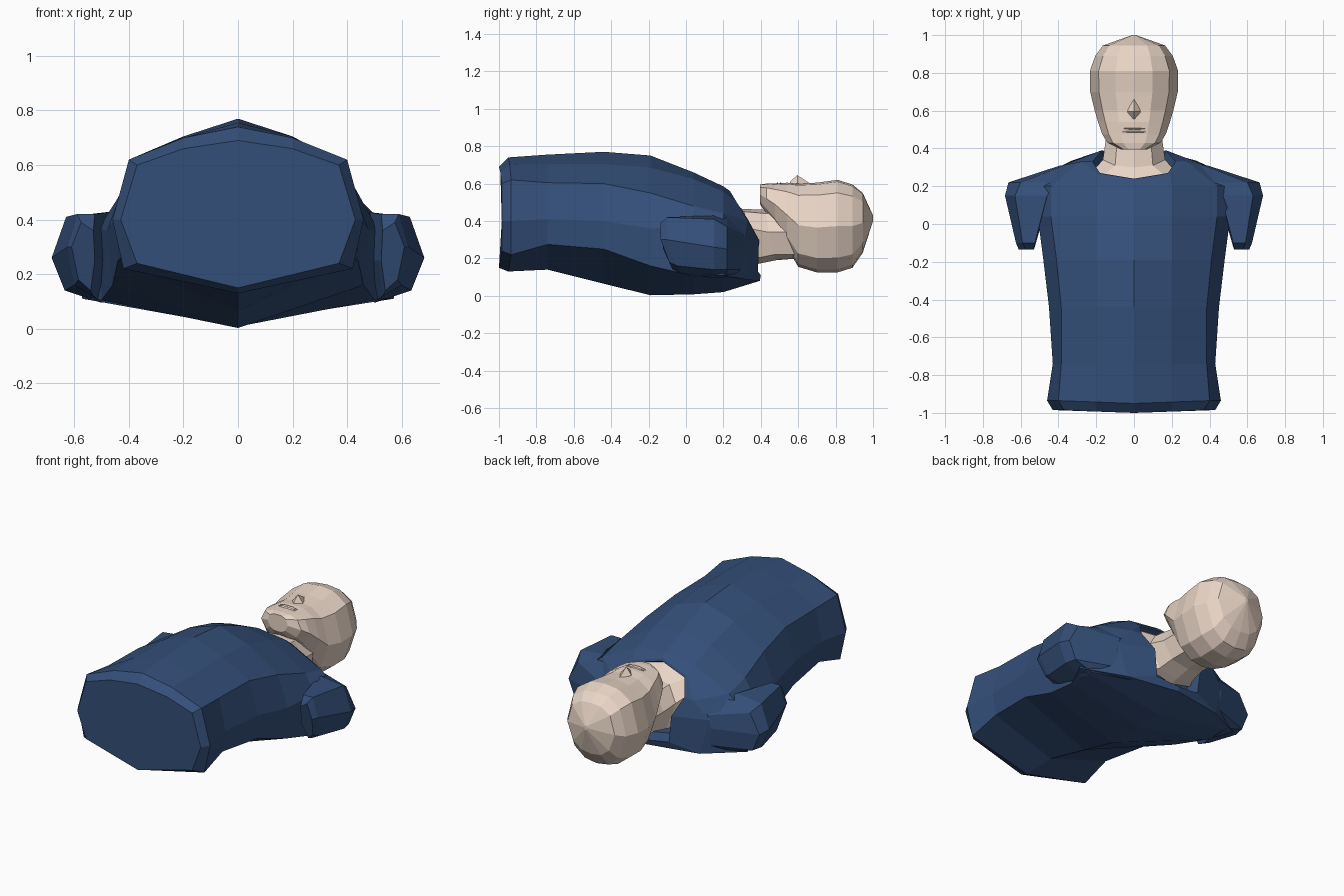
import bpy, bmesh


def material(name, color):
    m = bpy.data.materials.new(name)
    m.diffuse_color = color
    return m


shirt = material("shirt_blue", (0.034, 0.078, 0.19, 1))
skin = material("skin_tone", (0.82, 0.67, 0.57, 1))


def loft(name, rings, mat, cap_start=True, cap_end=True):
    """Flat-shaded skin between closed rings of equal length."""
    bm = bmesh.new()
    loops = [[bm.verts.new(p) for p in r] for r in rings]
    n = len(loops[0])
    for a, b in zip(loops, loops[1:]):
        for i in range(n):
            j = (i + 1) % n
            bm.faces.new((a[i], a[j], b[j], b[i]))
    if cap_start:
        bm.faces.new(loops[0])
    if cap_end:
        bm.faces.new(loops[-1])
    bmesh.ops.recalc_face_normals(bm, faces=bm.faces)
    me = bpy.data.meshes.new(name)
    bm.to_mesh(me)
    bm.free()
    me.materials.append(mat)
    ob = bpy.data.objects.new(name, me)
    bpy.context.collection.objects.link(ob)
    return ob


def mirrored(half):
    """Close a half ring whose first and last points lie on x = 0."""
    return half + [(-x, y, z) for x, y, z in half[-2:0:-1]]


# Torso: y, chest centre z, then three side points (x, z), back centre z
B = 0.2
sections = [
    (-0.985, 0.69, 0.66, (0.37, 0.60), (0.43, 0.40), (0.37, 0.24), 0.15),
    (-0.935, 0.74, 0.70, (0.40, 0.62), (0.46, 0.40), (0.42, 0.22), 0.13),
    (-0.74, 0.755, 0.705, (0.385, 0.605), (0.43, 0.41), (0.41, 0.275), 0.14),
    (-0.44, 0.77, 0.705, (0.385, 0.60), (0.45, 0.40), (0.44, 0.25), 0.065),
    (-0.19, 0.75, 0.685, (0.41, 0.55), (0.48, 0.36), (0.46, 0.16), 0.003),
    (0.04, 0.66, 0.625, (0.44, 0.48), (0.51, 0.37), (0.50, 0.105), 0.008),
    (0.20, 0.585, 0.56, (0.44, 0.44), (0.62, 0.30), (0.57, 0.11), 0.02),
]
rings = []
for y, top, zb, c, d, e, low in sections:
    k = 0.015 if y < -0.9 else 0
    rings.append(mirrored([(0, y - k, top), (B, y - k / 2, zb), (c[0], y, c[1]),
                           (d[0], y, d[1]), (e[0], y, e[1]), (0, y - k, low)]))
# slanted shoulder line and neckline
rings.append(mirrored([(0, 0.235, 0.56), (0.19, 0.265, 0.51), (0.28, 0.33, 0.405),
                       (0.38, 0.31, 0.30), (0.33, 0.335, 0.085), (0, 0.395, 0.08)]))
rings.append(mirrored([(0, 0.24, 0.545), (0.18, 0.27, 0.50), (0.22, 0.33, 0.41),
                       (0.17, 0.39, 0.30), (0.15, 0.385, 0.13), (0, 0.40, 0.11)]))
rings.append(mirrored([(0, 0.20, 0.52), (0.17, 0.22, 0.48), (0.20, 0.27, 0.40),
                       (0.16, 0.31, 0.30), (0.13, 0.31, 0.15), (0, 0.32, 0.13)]))
loft("shirt_torso", rings, shirt)

# Short sleeves, from cuff to shoulder
sleeve = [
    (-0.135, [(0.53, 0.36), (0.575, 0.39), (0.61, 0.30), (0.585, 0.18), (0.54, 0.14), (0.525, 0.25)]),
    (-0.10, [(0.525, 0.42), (0.59, 0.42), (0.625, 0.30), (0.60, 0.16), (0.53, 0.12), (0.515, 0.25)]),
    (0.15, [(0.46, 0.43), (0.63, 0.41), (0.683, 0.26), (0.635, 0.14), (0.50, 0.095), (0.45, 0.25)]),
    (0.22, [(0.42, 0.42), (0.60, 0.37), (0.665, 0.25), (0.62, 0.14), (0.50, 0.10), (0.38, 0.25)]),
    (0.31, [(0.28, 0.38), (0.37, 0.33), (0.39, 0.25), (0.37, 0.14), (0.28, 0.09), (0.20, 0.25)]),
]
for side, s in (("right", 1), ("left", -1)):
    loft("sleeve_" + side,
         [[(s * x, y + (max(0, 0.28 - z) * 0.45 if y < 0 else 0), z) for x, z in pts]
          for y, pts in sleeve], shirt)

# Neck flaring into the neckline
neck = [
    mirrored([(0, 0.21, 0.53), (0.18, 0.24, 0.49), (0.21, 0.29, 0.40), (0.15, 0.32, 0.20), (0, 0.33, 0.16)]),
    mirrored([(0, 0.30, 0.465), (0.10, 0.31, 0.45), (0.165, 0.34, 0.36), (0.12, 0.37, 0.20), (0, 0.38, 0.17)]),
    mirrored([(0, 0.42, 0.46), (0.09, 0.43, 0.44), (0.15, 0.44, 0.34), (0.11, 0.47, 0.22), (0, 0.48, 0.19)]),
    mirrored([(0, 0.56, 0.46), (0.09, 0.57, 0.44), (0.15, 0.58, 0.34), (0.11, 0.60, 0.22), (0, 0.60, 0.20)]),
]
loft("neck", neck, skin)

# Head: y, half width, back z, face z
head_rows = [
    (0.395, 0.07, 0.49, 0.595), (0.43, 0.14, 0.44, 0.60), (0.475, 0.168, 0.38, 0.60),
    (0.54, 0.19, 0.26, 0.605), (0.60, 0.208, 0.155, 0.60), (0.70, 0.232, 0.125, 0.605),
    (0.81, 0.234, 0.125, 0.62), (0.89, 0.205, 0.15, 0.595), (0.945, 0.165, 0.23, 0.55),
    (1.0, 0.01, 0.40, 0.43),
]
shape = [(0, 1), (0.42, 0.98), (0.80, 0.86), (1, 0.50), (0.75, 0.16), (0.40, 0.03), (0, 0)]
loft("head", [mirrored([(fx * w, y, lo + fz * (hi - lo)) for fx, fz in shape])
              for y, w, lo, hi in head_rows], skin)

# Nose wedge
loft("nose", [mirrored([(0, 0.66, 0.603), (0.008, 0.66, 0.595), (0, 0.66, 0.58)]),
              mirrored([(0, 0.595, 0.645), (0.036, 0.595, 0.60), (0, 0.60, 0.58)]),
              mirrored([(0, 0.555, 0.61), (0.01, 0.56, 0.597), (0, 0.56, 0.58)])], skin)

# Lips, upper and lower
for name, ym in (("upper_lip", 0.505), ("lower_lip", 0.488)):
    loft(name, [[(x, ym - h, 0.59), (x, ym, z), (x, ym + h, 0.59)]
                for x, h, z in ((-0.06, 0.002, 0.601), (-0.025, 0.009, 0.609),
                                (0.025, 0.009, 0.609), (0.06, 0.002, 0.601))], skin)
